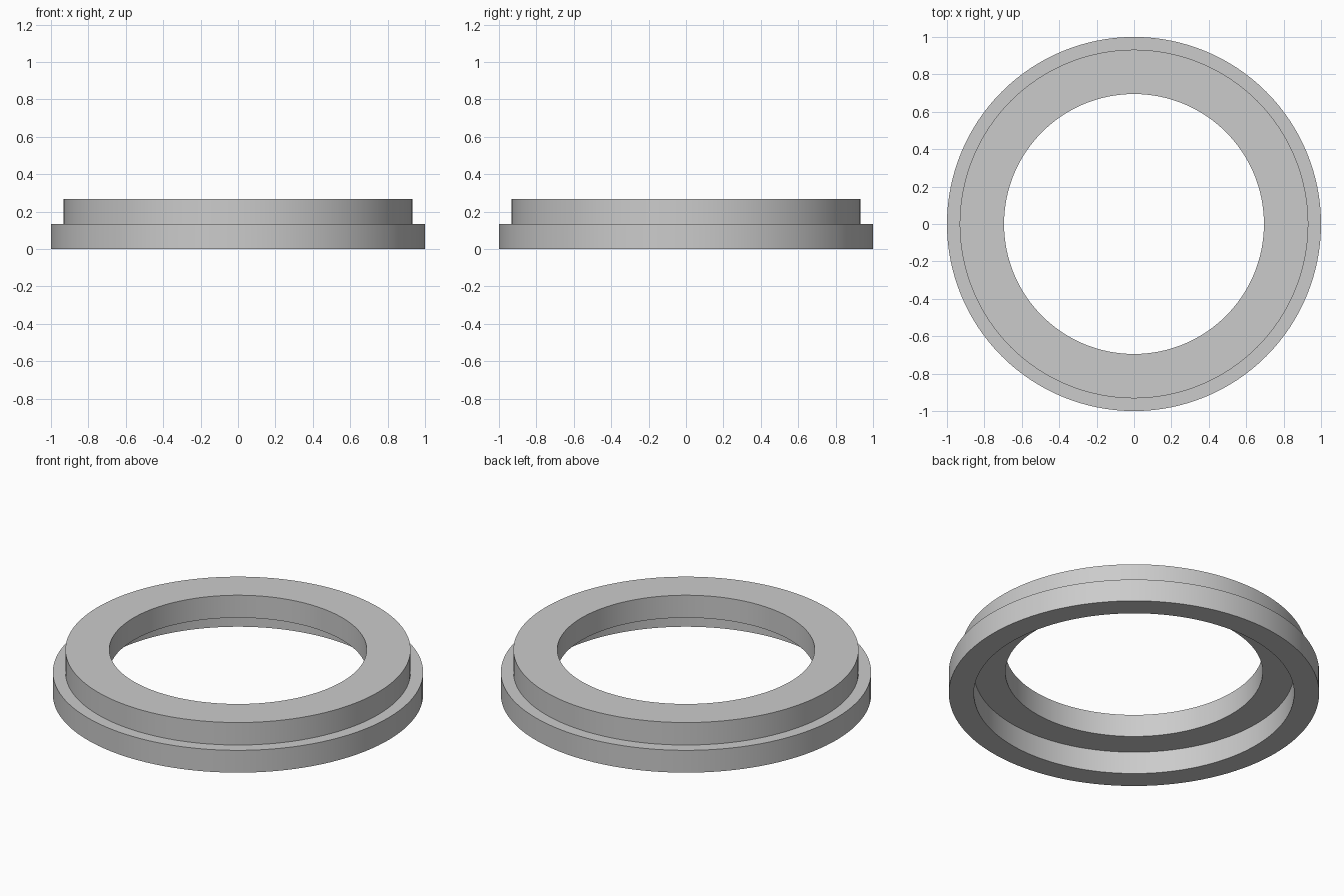
import bpy
import bmesh
import math
from mathutils import Vector, Matrix

cube = bpy.data.objects.get("Cube")
if cube:
    bpy.data.objects.remove(cube, do_unlink=True)

# One plain grey
grey = bpy.data.materials.new("plain grey")
grey.use_nodes = True
colour = (0.6, 0.6, 0.6, 1.0)
grey.diffuse_color = colour
grey.node_tree.nodes["Principled BSDF"].inputs["Base Color"].default_value = colour

# Radii and heights of the stepped ring
HOLE, RECESS, STEP, RIM = 0.695, 0.865, 0.932, 1.0
MID, TOP = 0.133, 0.267
SEGMENTS = 128

# Closed cross-section (radius, height): flange below, narrower collar above
profile = [
    (RECESS, 0), (RIM, 0), (RIM, MID), (STEP, MID),
    (STEP, TOP), (HOLE, TOP), (HOLE, MID), (RECESS, MID),
]

# Revolve the section around z
bm = bmesh.new()
rings = []
for i in range(SEGMENTS):
    turn = Matrix.Rotation(math.tau * i / SEGMENTS, 3, "Z")
    rings.append([bm.verts.new(turn @ Vector((r, 0, z))) for r, z in profile])
for i, ring in enumerate(rings):
    following = rings[(i + 1) % SEGMENTS]
    for j in range(len(profile)):
        k = (j + 1) % len(profile)
        bm.faces.new((ring[j], following[j], following[k], ring[k]))
bmesh.ops.recalc_face_normals(bm, faces=bm.faces)

mesh = bpy.data.meshes.new("stepped_ring")
bm.to_mesh(mesh)
bm.free()
mesh.materials.append(grey)
ring_object = bpy.data.objects.new("stepped_ring", mesh)
bpy.context.collection.objects.link(ring_object)

# Smooth round walls with crisp corners
bpy.ops.object.select_all(action="DESELECT")
ring_object.select_set(True)
bpy.context.view_layer.objects.active = ring_object
bpy.ops.object.shade_smooth_by_angle(angle=math.radians(30))
